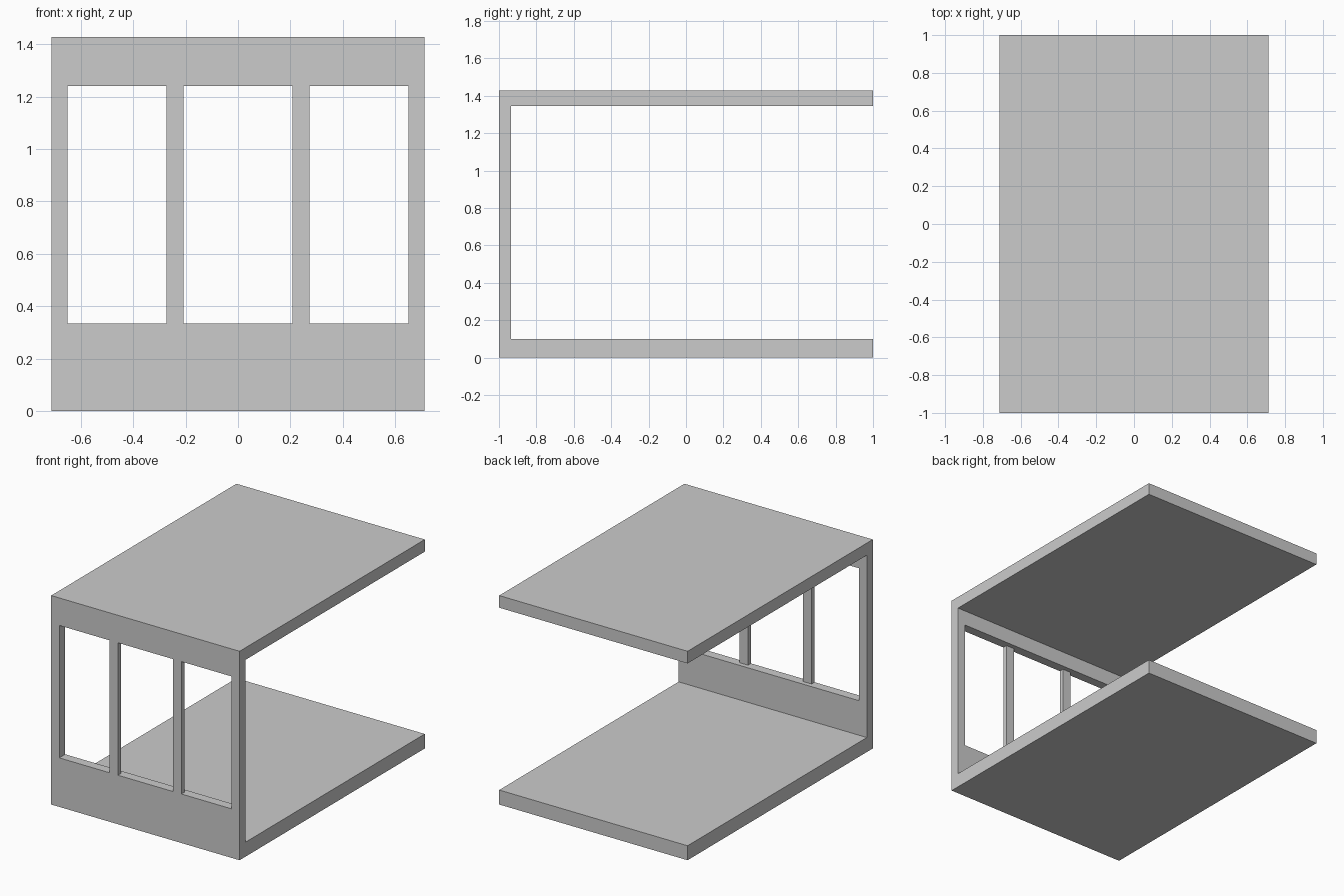
import bpy, bmesh
from mathutils import Vector

if "Cube" in bpy.data.objects:
    bpy.data.objects.remove(bpy.data.objects["Cube"])

HALF_W, HEIGHT = 0.712, 1.428
WALL, MULLION_DEPTH = 0.064, 0.032
FLOOR_TOP, ROOF_BOTTOM = 0.099, 1.345
SILL, LINTEL = 0.335, 1.24


def prism(name, points, offset):
    """Extrude a closed flat outline along an offset vector."""
    bm = bmesh.new()
    face = bm.faces.new([bm.verts.new(p) for p in points])
    res = bmesh.ops.extrude_face_region(bm, geom=[face])
    moved = [v for v in res["geom"] if isinstance(v, bmesh.types.BMVert)]
    bmesh.ops.translate(bm, verts=moved, vec=Vector(offset))
    bmesh.ops.recalc_face_normals(bm, faces=bm.faces)
    mesh = bpy.data.meshes.new(name)
    bm.to_mesh(mesh)
    bm.free()
    obj = bpy.data.objects.new(name, mesh)
    bpy.context.collection.objects.link(obj)
    return obj


# Floor, front wall and roof as one C-shaped section
inner = -1 + WALL
section = [(-1, 0), (1, 0), (1, FLOOR_TOP), (inner, FLOOR_TOP),
           (inner, ROOF_BOTTOM), (1, ROOF_BOTTOM), (1, HEIGHT), (-1, HEIGHT)]
shell = prism("room_shell", [(-HALF_W, y, z) for y, z in section], (2 * HALF_W, 0, 0))

# Window cutter: comb-shaped plan that leaves two thin mullions flush with the front
back, notch, front = -0.9, -1 + MULLION_DEPTH, -1.1
edge, m_out, m_in = 0.651, 0.272, 0.208
right = [(edge, back), (edge, front), (m_out, front), (m_out, notch),
         (m_in, notch), (m_in, front)]
plan = right + [(-x, y) for x, y in reversed(right)]
cutter = prism("window_cutter", [(x, y, SILL) for x, y in plan], (0, 0, LINTEL - SILL))
cutter.hide_render = True

# Cut the windows and discard the cutter
cut = shell.modifiers.new("windows", 'BOOLEAN')
cut.operation, cut.solver, cut.object = 'DIFFERENCE', 'EXACT', cutter
bpy.context.view_layer.objects.active = shell
shell.select_set(True)
bpy.ops.object.modifier_apply(modifier=cut.name)
bpy.data.objects.remove(cutter)
